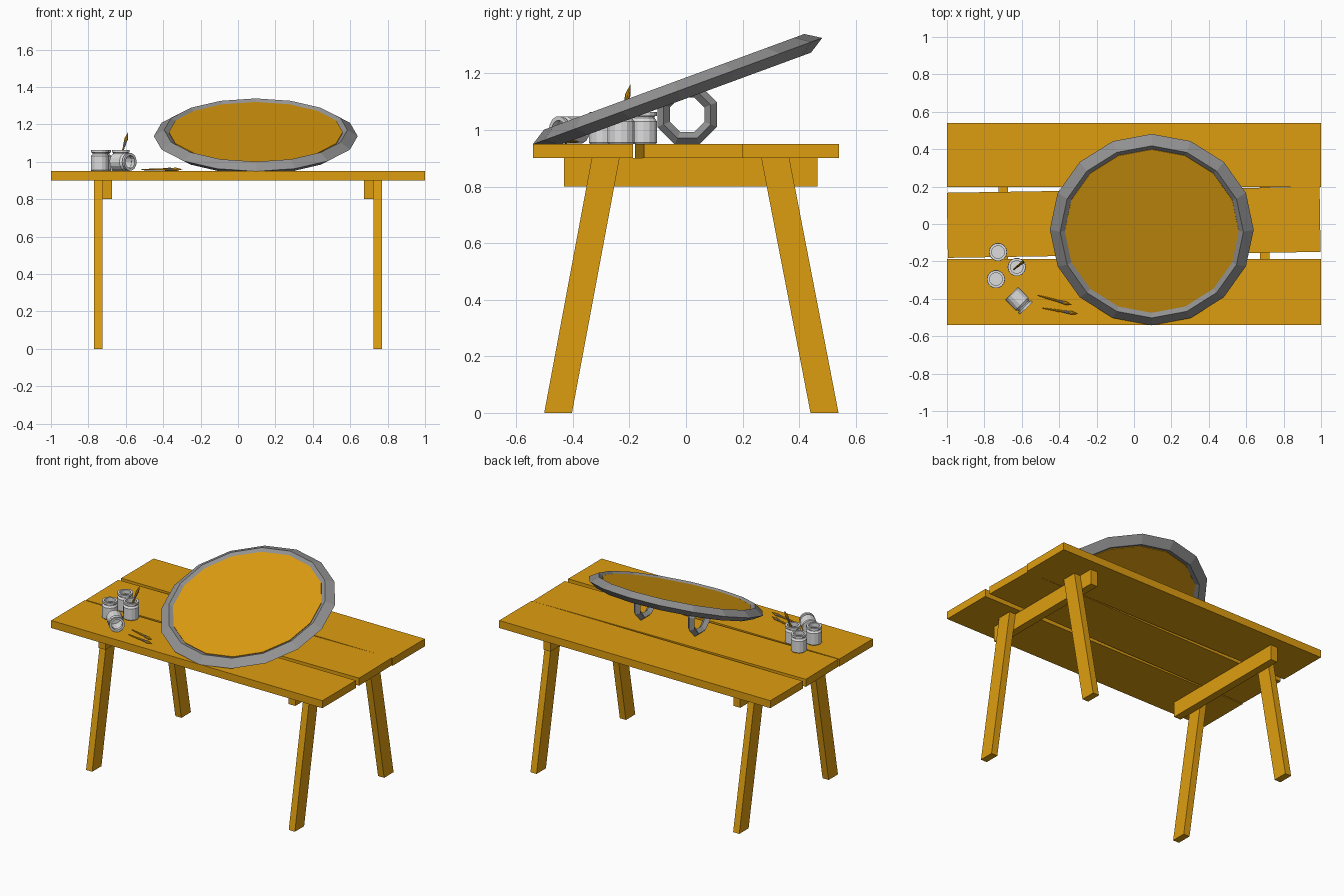
import bpy, bmesh
from math import sin, cos, pi, radians, atan2
from mathutils import Vector, Matrix

old = bpy.data.objects.get("Cube")
if old:
    bpy.data.objects.remove(old, do_unlink=True)


def material(name, rgb):
    m = bpy.data.materials.new(name)
    m.use_nodes = True
    col = (*rgb, 1)
    m.diffuse_color = col
    m.node_tree.nodes["Principled BSDF"].inputs["Base Color"].default_value = col
    return m


wood = material("golden wood", (0.73, 0.34, 0.005))
metal = material("grey metal", (0.30, 0.30, 0.30))
glass = material("pale glass", (0.72, 0.72, 0.72))


def finish(name, bm, mat, matrix=Matrix()):
    bmesh.ops.recalc_face_normals(bm, faces=bm.faces)
    mesh = bpy.data.meshes.new(name)
    bm.to_mesh(mesh)
    bm.free()
    mesh.materials.append(mat)
    ob = bpy.data.objects.new(name, mesh)
    ob.matrix_world = matrix
    bpy.context.collection.objects.link(ob)
    return ob


def box(name, x, y, z, mat, turn=0, lean=0):
    """Box from ranges; lean shifts the bottom face along y."""
    bm = bmesh.new()
    bmesh.ops.create_cube(bm, size=1)
    size = Vector((x[1] - x[0], y[1] - y[0], z[1] - z[0]))
    for v in bm.verts:
        low = v.co.z < 0
        v.co = v.co * size
        v.co.y += lean if low else 0
    mid = Vector((sum(x), sum(y), sum(z))) / 2
    return finish(name, bm, mat, Matrix.Translation(mid) @ Matrix.Rotation(turn, 4, "Z"))


def lathe(name, profile, sides, mat, matrix, ring=False, offset=0):
    """Spin (radius, height) points about local z; ring closes the profile."""
    bm = bmesh.new()
    rows = []
    for r, h in profile:
        if r == 0:
            rows.append([bm.verts.new((0, 0, h))] * sides)
        else:
            angles = [2 * pi * (i + offset) / sides for i in range(sides)]
            rows.append([bm.verts.new((r * cos(a), r * sin(a), h)) for a in angles])
    pairs = list(zip(rows, rows[1:]))
    if ring:
        pairs.append((rows[-1], rows[0]))
    for a, b in pairs:
        for i in range(sides):
            j = (i + 1) % sides
            corners = list(dict.fromkeys((a[i], a[j], b[j], b[i])))
            bm.faces.new(corners)
    return finish(name, bm, mat, matrix)


def along(start, direction):
    """Matrix with local z pointing along direction from start."""
    rot = Vector(direction).to_track_quat("Z", "Y").to_matrix().to_4x4()
    return Matrix.Translation(start) @ rot


# Table top: three planks, the middle one slightly askew
top = (0.90, 0.95)
box("front_plank", (-1, 1), (-0.54, -0.187), top, wood)
box("middle_plank", (-0.998, 0.995), (-0.165, 0.183), (0.90, 0.9503), wood,
    turn=radians(0.92))
box("back_plank", (-1, 1), (0.198, 0.54), top, wood)

# Trestles: a cross beam and two splayed legs at each end
for s, side in ((-1, "right"), (1, "left")):
    beam_x = sorted((0.675 * s, 0.725 * s))
    leg_x = sorted((0.725 * s, 0.77 * s))
    box(side + "_beam", beam_x, (-0.432, 0.464), (0.80, 0.90), wood)
    box(side + "_front_leg", leg_x, (-0.333, -0.235), (0, 0.90), wood, lean=-0.168)
    box(side + "_back_leg", leg_x, (0.266, 0.365), (0, 0.90), wood, lean=0.174)

# Tilted round board with a faceted metal rim
tilt = Matrix.Translation((0.095, -0.03, 1.137)) @ Matrix.Rotation(atan2(0.375, 1.02), 4, "X")
lathe("round_rim", [(0.545, 0), (0.49, 0.035), (0.435, 0), (0.49, -0.035)],
      16, metal, tilt, ring=True)
lathe("round_panel", [(0, 0.024), (0.465, 0.024), (0.465, -0.024), (0, -0.024)],
      16, wood, tilt)

# Two octagonal rings propping up the board
for x, side in ((-0.1, "right"), (0.3, "left")):
    place = Matrix.Translation((x, 0.004, 1.054)) @ Matrix.Rotation(pi / 2, 4, "Y")
    lathe(side + "_prop_ring", [(0.114, 0), (0.09, 0.024), (0.066, 0), (0.09, -0.024)],
          8, metal, place, ring=True, offset=0.5)

# Open jars, three standing and one lying down
jar = [(0, 0), (0.045, 0), (0.049, 0.005), (0.049, 0.08), (0.04, 0.092),
       (0.04, 0.098), (0.048, 0.1), (0.048, 0.113), (0.034, 0.113),
       (0.034, 0.09), (0.042, 0.078), (0.042, 0.008), (0, 0.008)]
for i, (x, y) in enumerate([(-0.727, -0.15), (-0.738, -0.295), (-0.627, -0.23)]):
    lathe(f"standing_jar_{i + 1}", jar, 14, glass, Matrix.Translation((x, y, 0.95)))
lathe("lying_jar", jar, 14, glass, along((-0.655, -0.37, 1.0), (0.7, -0.72, 0)))


# Paint brushes: slim handle, grey collar, pointed tip
def brush(name, start, end):
    start, end = Vector(start), Vector(end)
    n = (end - start).length
    place = along(start, end - start)
    lathe(name + "_handle", [(0, 0), (0.003, 0.01), (0.006, 0.45 * n), (0.005, 0.6 * n),
                             (0, 0.6 * n)], 8, wood, place)
    lathe(name + "_collar", [(0, 0.6 * n), (0.006, 0.6 * n), (0.008, 0.74 * n),
                             (0, 0.74 * n)], 8, metal, place)
    lathe(name + "_tip", [(0, 0.74 * n), (0.008, 0.74 * n), (0.01, 0.82 * n),
                          (0, n)], 8, wood, place)


brush("lying_brush_1", (-0.52, -0.38, 0.958), (-0.33, -0.433, 0.96))
brush("lying_brush_2", (-0.495, -0.449, 0.958), (-0.297, -0.481, 0.96))
brush("jar_brush", (-0.645, -0.245, 0.96), (-0.587, -0.197, 1.16))
